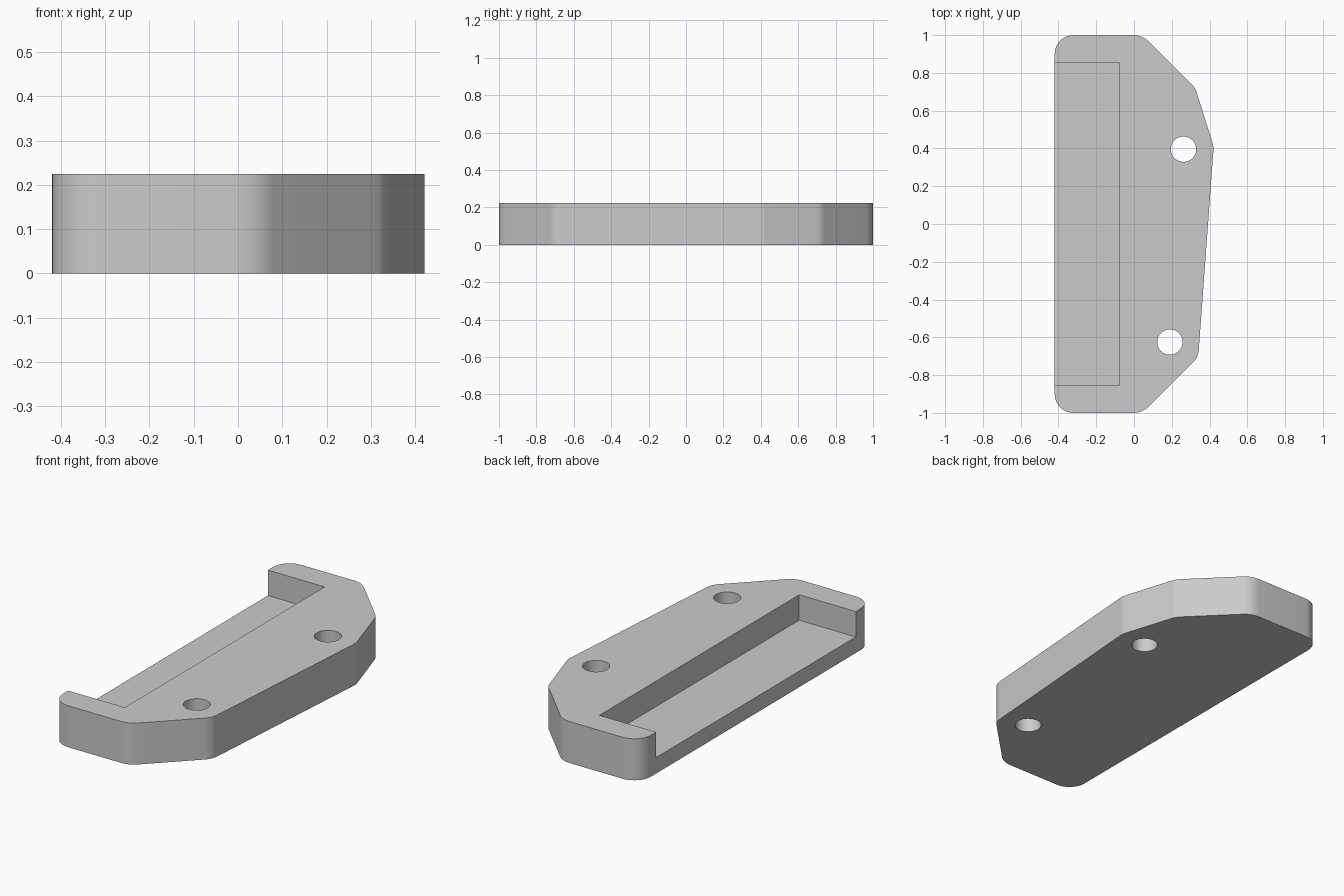
import bpy, bmesh, math
from mathutils import Vector

HEIGHT = 0.225
FLOOR = 0.087

cube = bpy.data.objects.get("Cube")
if cube:
    bpy.data.objects.remove(cube, do_unlink=True)

grey = bpy.data.materials.new("light_grey")
grey.use_nodes = True
colour = (0.6, 0.6, 0.6, 1)
grey.diffuse_color = colour
grey.node_tree.nodes["Principled BSDF"].inputs["Base Color"].default_value = colour


def rounded(corners, steps=10):
    """Outline with each (x, y, radius) corner replaced by a tangent arc."""
    points = []
    for i, (x, y, r) in enumerate(corners):
        p = Vector((x, y))
        a = (Vector(corners[i - 1][:2]) - p).normalized()
        b = (Vector(corners[(i + 1) % len(corners)][:2]) - p).normalized()
        half = a.angle(b) / 2
        centre = p + (a + b).normalized() * (r / math.sin(half))
        start = p + a * (r / math.tan(half)) - centre
        end = p + b * (r / math.tan(half)) - centre
        sweep = start.angle(end)
        for k in range(steps + 1):
            t = k / steps
            arc = start * math.sin((1 - t) * sweep) + end * math.sin(t * sweep)
            points.append(centre + arc / math.sin(sweep))
    return points


def prism(name, outline, z0, z1):
    bm = bmesh.new()
    face = bm.faces.new([bm.verts.new((x, y, z0)) for x, y in outline])
    top = bmesh.ops.extrude_face_region(bm, geom=[face])["geom"]
    verts = [v for v in top if isinstance(v, bmesh.types.BMVert)]
    bmesh.ops.translate(bm, verts=verts, vec=(0, 0, z1 - z0))
    bmesh.ops.recalc_face_normals(bm, faces=bm.faces)
    mesh = bpy.data.meshes.new(name)
    bm.to_mesh(mesh)
    bm.free()
    mesh.materials.append(grey)
    ob = bpy.data.objects.new(name, mesh)
    bpy.context.collection.objects.link(ob)
    return ob


# Plate with rounded corners
plate = prism("mounting_plate", rounded([
    (-0.42, -1, 0.1), (0.045, -1, 0.12), (0.34, -0.705, 0.1),
    (0.422, 0.41, 0.1), (0.324, 0.721, 0.1), (0.045, 1, 0.12),
    (-0.42, 1, 0.1)]), 0, HEIGHT)

# Open-sided pocket and two through holes
cutters = [prism("pocket_cutter", [(-0.6, -0.856), (-0.08, -0.856),
                                   (-0.08, 0.856), (-0.6, 0.856)], FLOOR, 0.4)]
for x, y in ((0.262, 0.396), (0.19, -0.625)):
    circle = [(x + 0.067 * math.cos(a), y + 0.067 * math.sin(a))
              for a in (math.tau * k / 48 for k in range(48))]
    cutters.append(prism("hole_cutter", circle, -0.1, 0.4))

bpy.ops.object.select_all(action='DESELECT')
bpy.context.view_layer.objects.active = plate
plate.select_set(True)
for cutter in cutters:
    cutter.hide_render = True
    mod = plate.modifiers.new("cut", 'BOOLEAN')
    mod.operation = 'DIFFERENCE'
    mod.solver = 'EXACT'
    mod.object = cutter
    bpy.ops.object.modifier_apply(modifier=mod.name)
    bpy.data.objects.remove(cutter, do_unlink=True)

# Smooth walls with crisp rims
bpy.ops.object.shade_smooth_by_angle(angle=math.radians(20))
